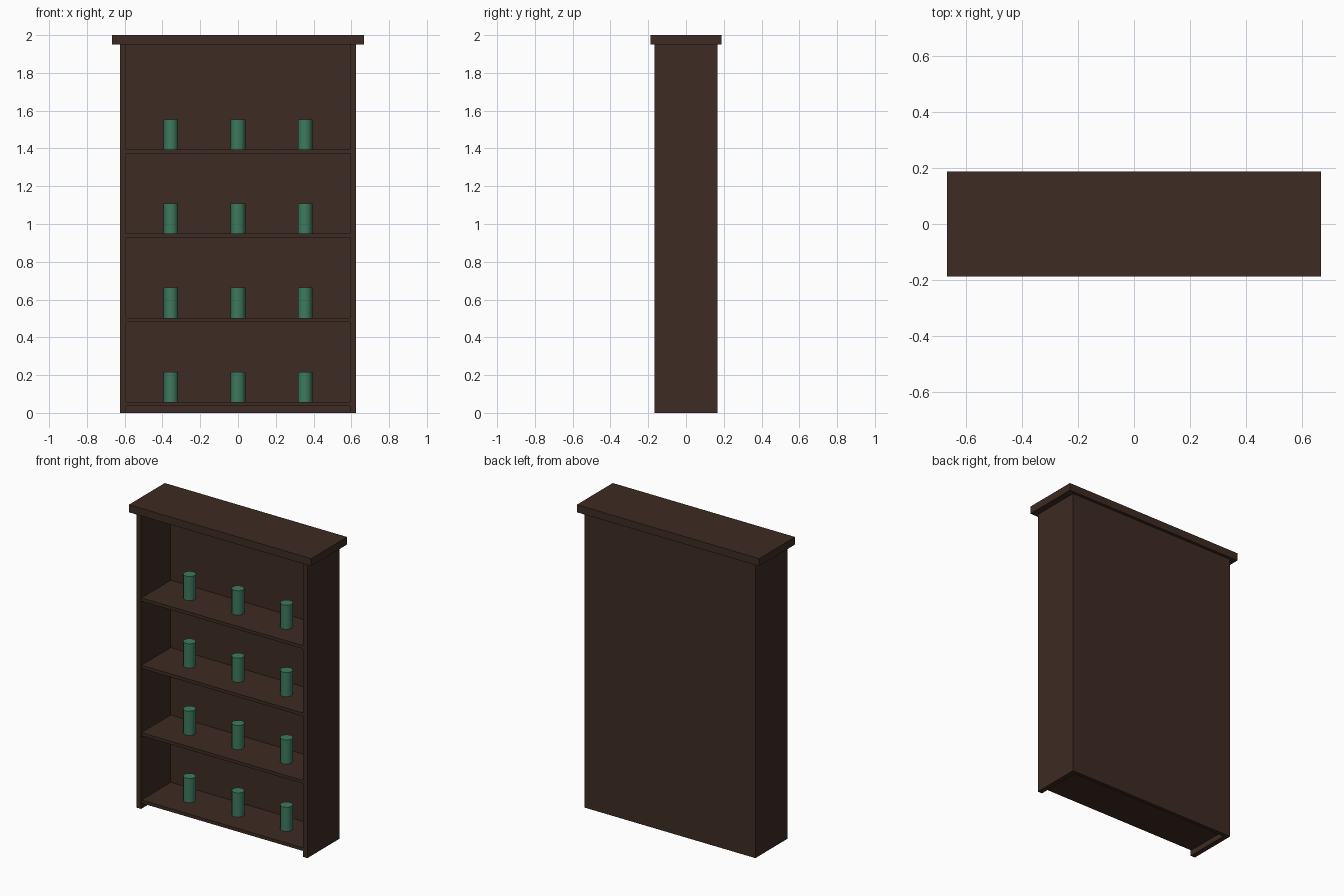
import bpy, bmesh
from mathutils import Vector

if "Cube" in bpy.data.objects:
    bpy.data.objects.remove(bpy.data.objects["Cube"])


def material(name, rgb):
    m = bpy.data.materials.new(name)
    lin = [c / 12.92 if c <= 0.04045 else ((c + 0.055) / 1.055) ** 2.4
           for c in (v / 255 for v in rgb)]
    m.diffuse_color = (*lin, 1)
    m.use_nodes = True
    m.node_tree.nodes["Principled BSDF"].inputs["Base Color"].default_value = m.diffuse_color
    return m


WOOD = material("dark_wood", (61, 43, 34))
GREEN = material("green_glaze", (62, 122, 95))


def finish(name, bm, mat):
    me = bpy.data.meshes.new(name)
    bm.to_mesh(me)
    bm.free()
    me.materials.append(mat)
    ob = bpy.data.objects.new(name, me)
    bpy.context.collection.objects.link(ob)
    return ob


def box(name, lo, hi, mat=WOOD):
    lo, hi = Vector(lo), Vector(hi)
    bm = bmesh.new()
    bmesh.ops.create_cube(bm, size=1)
    bmesh.ops.scale(bm, vec=hi - lo, verts=bm.verts)
    bmesh.ops.translate(bm, vec=(lo + hi) / 2, verts=bm.verts)
    return finish(name, bm, mat)


def jar(name, x, z, r=0.0385, h=0.16, sides=12):
    bm = bmesh.new()
    bmesh.ops.create_cone(bm, cap_ends=True, segments=sides,
                          radius1=r, radius2=r, depth=h)
    bmesh.ops.translate(bm, vec=(x, 0, z + h / 2), verts=bm.verts)
    for f in bm.faces:
        f.smooth = len(f.verts) == 4
    for e in bm.edges:
        e.smooth = all(len(f.verts) == 4 for f in e.link_faces)
    return finish(name, bm, GREEN)


W, D, T = 0.625, 0.1675, 0.033   # half width, half depth, board thickness
TOP = 1.95

# Carcass: sides, back, crown board
box("left_side", (-W, -D, 0), (-W + T, D, TOP))
box("right_side", (W - T, -D, 0), (W, D, TOP))
box("back_panel", (-W + T, D - 0.025, 0), (W - T, D, TOP))
box("top_board", (-0.667, -0.1875, TOP), (0.667, 0.1875, 2))

# Shelves, each with three jars
for i in range(4):
    z = 0.0365 + 0.4456 * i
    box(f"shelf_{i + 1}", (-W + T, -D + 0.004, z), (W - T, D - 0.025, z + 0.021))
    for j in (-1, 0, 1):
        jar(f"jar_{i + 1}_{j + 2}", j * 0.355, z + 0.021)
